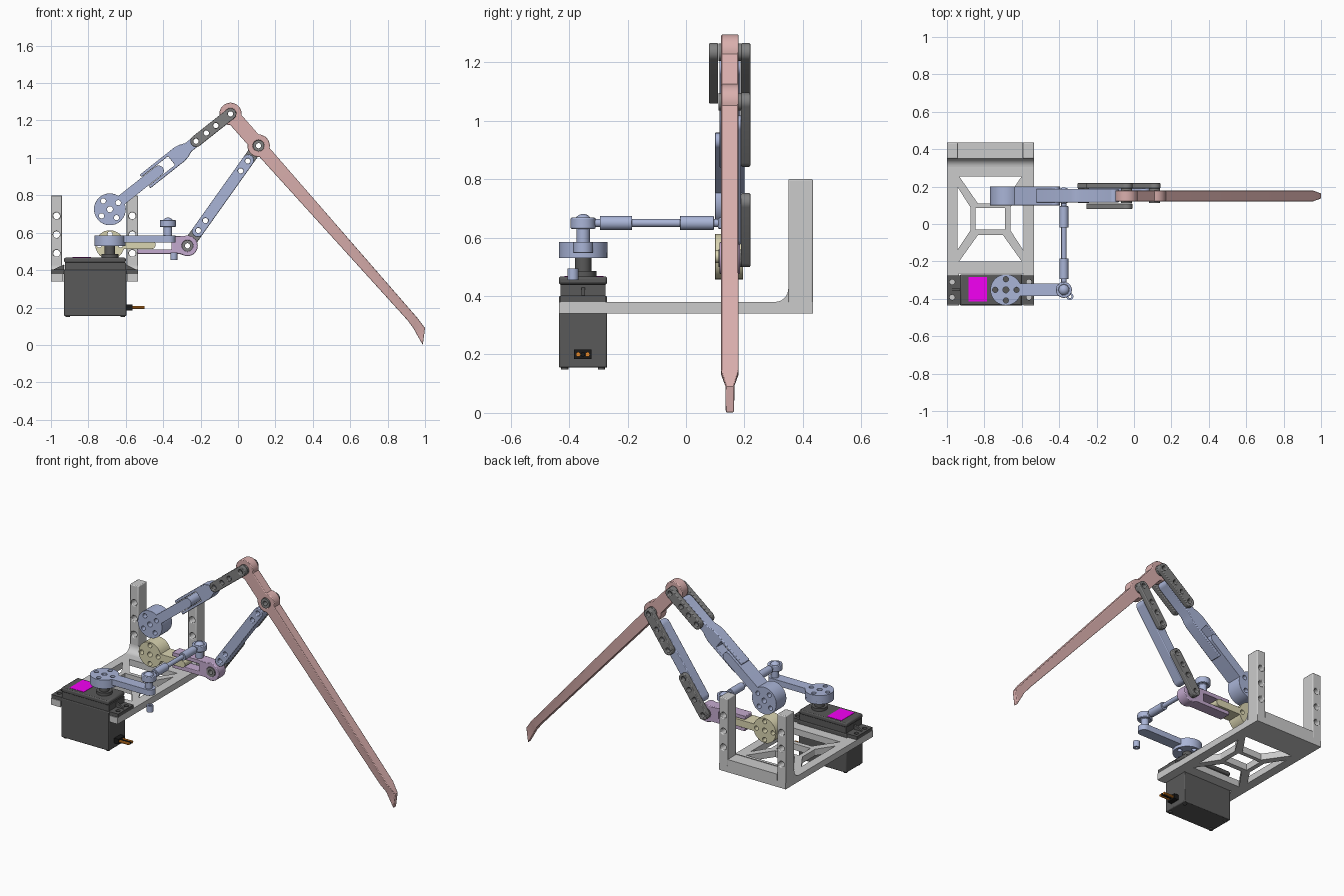
import bpy, bmesh
from math import sin, cos, pi, asin, atan2, hypot, radians

if "Cube" in bpy.data.objects:
    bpy.data.objects.remove(bpy.data.objects["Cube"])

COL = {"blue": (.40, .46, .68), "pink": (.70, .43, .42), "yellow": (.70, .66, .44),
       "purple": (.55, .40, .62), "dark": (.10, .10, .10), "black": (.01, .01, .01),
       "magenta": (.9, 0, .9), "orange": (.8, .25, .02), "steel": (.22, .22, .22)}
MATS = {}
for n, c in COL.items():
    MATS[n] = bpy.data.materials.new(n)
    MATS[n].diffuse_color = (*c, 1)


# 2D outline helpers
def arc(cx, cy, r, a0, a1, n=16):
    return [(cx + r * cos(a0 + (a1 - a0) * i / n), cy + r * sin(a0 + (a1 - a0) * i / n)) for i in range(n + 1)]

def circ(cx, cy, r, n=20):
    return arc(cx, cy, r, 0, 2 * pi, n)[:-1]

def rect(x0, y0, x1, y1):
    return [(x0, y0), (x1, y0), (x1, y1), (x0, y1)]

def slot(s0, s1, r):
    return arc(s0, 0, r, pi / 2, 3 * pi / 2) + arc(s1, 0, r, -pi / 2, pi / 2)

def disc_arm(R, w, L):
    a = asin(w / R)
    return arc(0, 0, R, a, 2 * pi - a, 36) + arc(L - w, 0, w, -pi / 2, pi / 2)

def place(loops, o, ang):
    return [[(o[0] + x * cos(ang) - y * sin(ang), o[1] + x * sin(ang) + y * cos(ang)) for x, y in l] for l in loops]

def holes(positions, r=.014):
    return [circ(s, 0, r, 16) for s in positions]

HORN = [circ(0, 0, .016)] + [circ(.057 * cos(k * pi / 2), .057 * sin(k * pi / 2), .014, 16) for k in range(4)]


# Extrude an outline with holes along an axis from d0 to d1
def plate(name, loops, d0, d1, axis='y', col=None, bevel=0):
    put = {'x': lambda u, v, d: (d, u, v), 'y': lambda u, v, d: (u, d, v), 'z': lambda u, v, d: (u, v, d)}[axis]
    bm = bmesh.new()
    rings = [[bm.verts.new(put(u, v, d0)) for u, v in l] for l in loops]
    edges = [bm.edges.new((r[i - 1], r[i])) for r in rings for i in range(len(r))]
    bmesh.ops.triangle_fill(bm, use_beauty=True, edges=edges, normal=put(0, 0, 1))
    top = {}
    for r, l in zip(rings, loops):
        for v, (a, b) in zip(r, l):
            top[v] = bm.verts.new(put(a, b, d1))
    for f in list(bm.faces):
        bm.faces.new([top[v] for v in reversed(f.verts)])
    for r in rings:
        for i in range(len(r)):
            bm.faces.new((r[i - 1], r[i], top[r[i]], top[r[i - 1]]))
    bmesh.ops.recalc_face_normals(bm, faces=bm.faces[:])
    me = bpy.data.meshes.new(name)
    bm.to_mesh(me)
    bm.free()
    ob = bpy.data.objects.new(name, me)
    bpy.context.collection.objects.link(ob)
    if col:
        me.materials.append(MATS[col])
    if bevel:
        m = ob.modifiers.new("bevel", 'BEVEL')
        m.width, m.segments, m.limit_method, m.angle_limit = bevel, 2, 'ANGLE', radians(50)
    return ob

def box(name, x0, y0, z0, x1, y1, z1, col=None, bevel=0):
    return plate(name, [rect(x0, y0, x1, y1)], z0, z1, 'z', col, bevel)


# Mounting bracket: pierced base, cross bar, fillet and two drilled posts
base = [(-1, .435), (-1, -.435), (-.935, -.435), (-.935, -.265), (-.592, -.265), (-.592, -.435), (-.535, -.435), (-.535, .435)]
cuts = [rect(-.847, -.03, -.69, .085),
        [(-.935, .255), (-.6, .255), (-.70, .11), (-.835, .11)],
        [(-.935, -.2), (-.6, -.2), (-.70, -.06), (-.835, -.06)],
        [(-.945, .20), (-.945, -.14), (-.875, -.035), (-.875, .09)],
        [(-.592, .20), (-.592, -.14), (-.66, -.035), (-.66, .09)]]
plate("bracket_base", [base] + cuts, .34, .38, 'z')
box("bracket_cross_bar", -.94, .35, .34, -.595, .435, .42)
plate("bracket_fillet", [arc(.305, .425, .045, -pi / 2, 0, 8) + [(.35, .38)]], -1, -.535, 'x')
for side, x0 in (("left", -1), ("right", -.595)):
    plate(f"bracket_post_{side}", [rect(x0, .34, x0 + .06, .8)] + [circ(x0 + .03, z, .018) for z in (.49, .59, .69)], .35, .435, bevel=.005)

# Servo motor: case, lid, drilled tabs with ribs, output shaft, label, cable
SX, SY = -.685, -.352
box("servo_case", -.93, -.435, .155, -.595, -.27, .40, "dark", .005)
box("servo_upper_case", -.925, -.43, .40, -.6, -.275, .44, "dark")
box("servo_lid", -.93, -.435, .44, -.6, -.27, .467, "dark", .008)
tab_holes = [circ(x, y, .014, 16) for x in (-.972, -.562) for y in (-.31, -.392)]
plate("servo_tabs", [rect(-1, -.43, -.535, -.275)] + tab_holes, .38, .402, 'z', "dark")
for side, xa, xb in (("left", -.99, -.93), ("right", -.542, -.6)):
    plate(f"servo_rib_{side}", [[(xa, .402), (xb, .402), (xb, .43)]], -.358, -.346, 'y', "dark")
plate("servo_boss", [circ(SX, SY, .045, 32)], .467, .485, 'z', "dark")
plate("servo_shaft", [circ(SX, SY, .028)], .485, .535, 'z', "dark")
box("servo_label", -.885, -.415, .467, -.785, -.283, .469, "magenta")
box("servo_cable_socket", -.6, -.383, .185, -.565, -.323, .217, "black")
for i, c in enumerate(("orange", "black", "orange")):
    plate(f"servo_wire_{i}", [circ(-.353 + .016 * (i - 1), .2, .008, 10)], -.565, -.5, 'x', c)
for x in (-.91, -.615):
    for y in (-.415, -.29):
        plate("servo_screw", [circ(x, y, .012, 12)], .148, .155, 'z', "dark")

# Servo horn arm, lying flat, with a loose bolt end below it
plate("servo_horn_disc", place([circ(0, 0, .083, 36)] + HORN, (SX, SY), 0), .53, .56, 'z', "blue")
plate("servo_horn_arm", place([disc_arm(.083, .034, .35)] + HORN, (SX, SY), 0), .548, .585, 'z', "blue", .004)
plate("bolt_end", [circ(-.343, -.387, .019), circ(-.343, -.387, .009, 12)], .455, .495, 'z', "blue")

# Push rod with ball joints at both ends
RX, RZ = -.375, .65
for end, y, zb in (("front", -.352, .58), ("rear", .152, .57)):
    plate(f"rod_end_ring_{end}", [circ(RX, y, .043, 28), circ(RX, y, .028, 24)], .63, .668, 'z', "blue", .004)
    bpy.ops.mesh.primitive_uv_sphere_add(segments=24, ring_count=12, radius=.031, location=(RX, y, RZ))
    ball = bpy.context.object
    ball.name = f"rod_end_ball_{end}"
    ball.data.materials.append(MATS["blue"])
    plate(f"rod_end_stud_{end}", [circ(RX, y, .023)], zb, .63, 'z', "blue")
for nm, r, y0, y1 in (("rod_shaft", .014, -.315, .115), ("rod_sleeve_front", .024, -.295, -.185), ("rod_sleeve_rear", .024, -.02, .095)):
    plate(nm, [circ(RX, RZ, r)], y0, y1, 'y', "blue", .003)

# Joint positions in the x-z plane
A, B, C, D, E = (-.04, 1.235), (.11, 1.065), (-.27, .53), (-.685, .725), (-.685, .535)
up = atan2(A[1] - D[1], A[0] - D[0])
upL = hypot(A[1] - D[1], A[0] - D[0])
low = atan2(B[1] - C[1], B[0] - C[0])
lowL = hypot(B[1] - C[1], B[0] - C[0])

# Upper arm: horn disc with bar, fork sliding over the bar
plate("upper_arm_disc", place([disc_arm(.085, .028, .36)] + HORN, D, up), .1, .2, 'y', "blue", .005)
half = [(.24, .03), (.24, .046), (.475, .046), (.505, .04), (.535, .028)]
fork = [(.42, .03)] + half + arc(.735, 0, .028, pi / 2, -pi / 2) + [(s, -t) for s, t in half[::-1]] + [(.42, -.03)]
plate("upper_arm_fork", place([fork] + holes((upL - .235, upL - .165, upL - .1)), D, up), .115, .187, 'y', "blue", .004)

# Lower crank: horn disc with bar, fork with boss
plate("lower_crank_disc", place([disc_arm(.078, .022, .245)] + HORN, E, 0), .1, .195, 'y', "yellow", .005)
half = [(.145, .024), (.145, .048), (.37, .048)]
fork = [(.33, .024)] + half + arc(.415, -.005, .055, pi * .62, -pi * .62, 24) + [(s, -t) for s, t in half[::-1]] + [(.33, -.024)]
plate("lower_crank_fork", place([fork, circ(.415, -.005, .03)], E, 0), .115, .185, 'y', "purple", .004)

# Connecting link between crank and leg
plate("connecting_link", place([slot(.095, lowL - .095, .031)] + holes((.1, .165, lowL - .165, lowL - .1)), C, low), .12, .189, 'y', "blue", .004)

# Dark drilled link plates: a pair at the top joint, single ones on the link ends
strap = [slot(0, .235, .031)] + holes((0, .1, .165, .235))
for nm, o, ang, y in (("top_strap_front", A, up + pi, .079), ("top_strap_rear", A, up + pi, .189),
                      ("link_strap_upper", B, low + pi, .189), ("link_strap_lower", C, low, .189)):
    plate(nm, place(strap, o, ang), y, y + .031, 'y', "steel", .004)
for nm, o in (("top_bushing", A), ("knee_bushing", B), ("crank_bushing", C)):
    plate(nm, [circ(*o, .03, 24), circ(*o, .014, 16)], .112, .19, 'y', "steel")

# Leg: two bosses, long shank and a narrowed foot
AB = hypot(B[0] - A[0], B[1] - A[1])
R, w1, w2 = .06, .04, .036
a1, a2 = asin(w1 / R), asin(w2 / R)
bot = arc(AB, 0, R, pi + a1, 2 * pi - a2, 12)
boss = arc(0, 0, R, a1, 2 * pi - a1, 30) + bot
head, top_side = place([boss, [(s, -t) for s, t in bot[::-1]]], A, atan2(B[1] - A[1], B[0] - A[0]))
foot = [(.908, .13), (.937, .09), (.988, 0), (1, .09), (.958, .146)]
leg = plate("leg", [head + foot + top_side, circ(*A, .03, 24), circ(*B, .03, 24)], .12, .18, 'y', "pink", .004)
for v in leg.data.vertices:
    if v.co.z < .1:
        v.co.y = .15 + (v.co.y - .15) * .5

# Smooth round walls, keep edges crisp
bpy.ops.object.select_all(action='SELECT')
bpy.context.view_layer.objects.active = leg
bpy.ops.object.shade_smooth_by_angle(angle=radians(30))

for m in bpy.data.materials:
    if m.users and not m.is_grease_pencil:
        m.use_nodes = True
        m.node_tree.nodes["Principled BSDF"].inputs["Base Color"].default_value = m.diffuse_color
